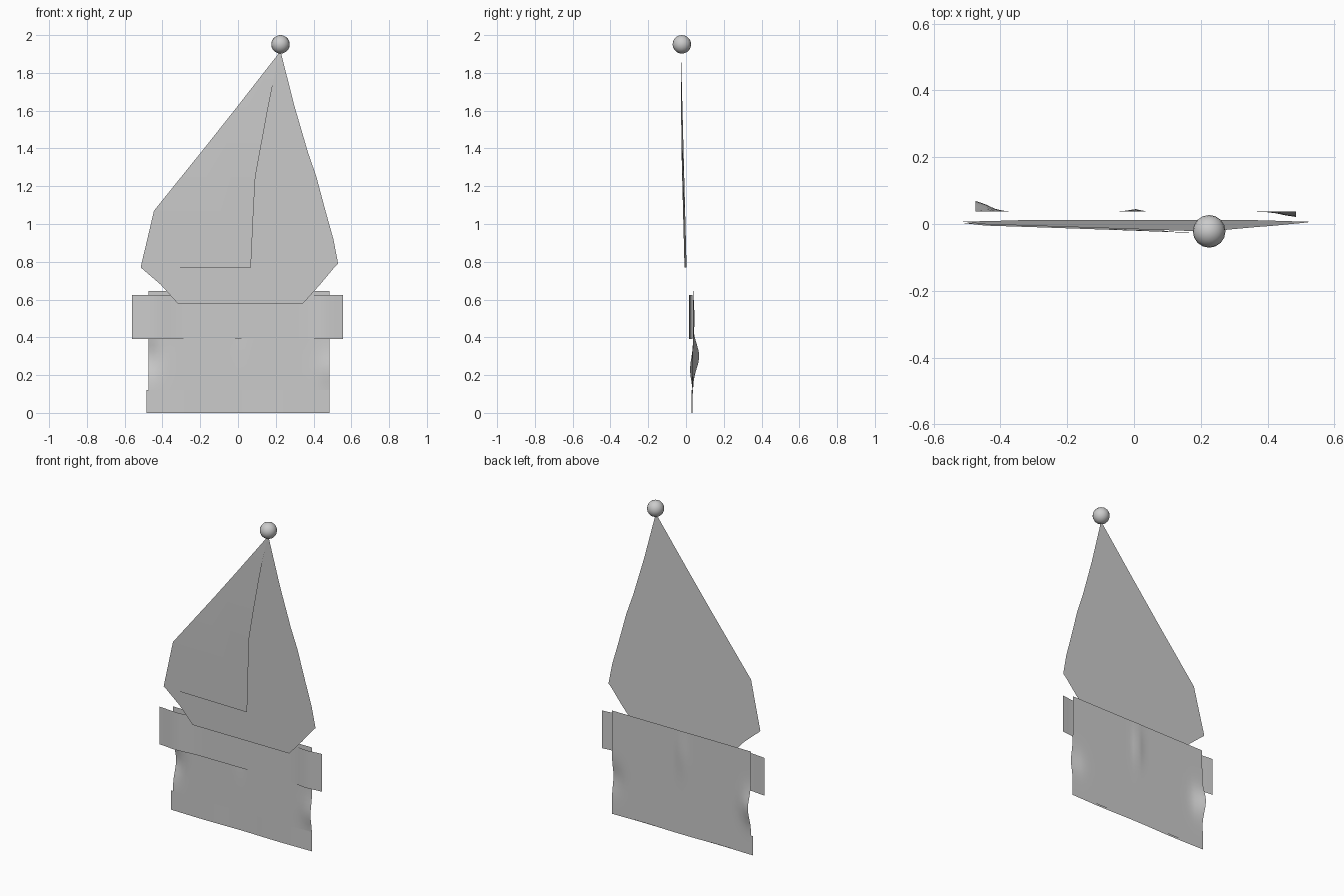
import bpy, bmesh, math

if "Cube" in bpy.data.objects:
    bpy.data.objects.remove(bpy.data.objects["Cube"])


def bump(v, c, w):
    return math.exp(-((v - c) / w) ** 2)


def sheet(name, rows, cols, depth, smooth=True):
    """Loft a thin cloth from (z, left x, right x) rows; depth(x, z, u) gives y."""
    bm = bmesh.new()
    grid = []
    for z, x0, x1 in rows:
        line = []
        for i in range(cols + 1):
            u = i / cols
            x = x0 + (x1 - x0) * u
            line.append(bm.verts.new((x, depth(x, z, u), z)))
        grid.append(line)
    for a, b in zip(grid, grid[1:]):
        for i in range(cols):
            bm.faces.new((a[i], a[i + 1], b[i + 1], b[i]))
    bmesh.ops.remove_doubles(bm, verts=bm.verts, dist=0.0005)
    me = bpy.data.meshes.new(name)
    bm.to_mesh(me)
    bm.free()
    ob = bpy.data.objects.new(name, me)
    bpy.context.collection.objects.link(ob)
    for p in me.polygons:
        p.use_smooth = smooth
    return ob


def strip(z0, z1, x0, x1, n):
    return [(z0 + (z1 - z0) * i / n, x0, x1) for i in range(n + 1)]


def hat_plane(z):
    return 0.012 - (z - 0.58) * 0.026


# Hat: flat leaning panel
hat_rows = [(0.58, -0.32, 0.345), (0.68, -0.41, 0.435), (0.77, -0.515, 0.51),
            (0.79, -0.511, 0.53), (0.92, -0.48, 0.505), (1.07, -0.445, 0.463),
            (1.25, -0.30, 0.415), (1.38, -0.195, 0.37), (1.62, -0.005, 0.30),
            (1.915, 0.225, 0.225)]
sheet("hat_panel", hat_rows, 2, lambda x, z, u: hat_plane(z), False)

# Hat: folded front flap, raised along its inner edge
flap_rows = [(0.77, -0.515, 0.068), (0.92, -0.48, 0.075), (1.07, -0.445, 0.082),
             (1.25, -0.30, 0.092), (1.43, -0.155, 0.125), (1.62, -0.005, 0.16),
             (1.77, 0.112, 0.19), (1.915, 0.225, 0.225)]
sheet("hat_fold", flap_rows, 3,
      lambda x, z, u: hat_plane(z) - 0.004 - 0.011 * u * min(1, (1.915 - z) * 2), False)

# Pompom
bpy.ops.mesh.primitive_uv_sphere_add(segments=16, ring_count=10, radius=0.049,
                                     location=(0.225, -0.022, 1.951))
bpy.context.object.name = "pompom"
bpy.ops.object.shade_smooth()


# Body: wavy cloth with a centre pleat and rippled side edges
def body_depth(x, z, u):
    y = 0.037 + 0.008 * bump(x, 0, 0.025) * bump(z, 0.5, 0.12)
    y += 0.033 * bump(x, -0.48, 0.055) * bump(z, 0.30, 0.09)
    y -= 0.016 * bump(x, 0.49, 0.06) * bump(z, 0.23, 0.08)
    return y


sheet("body_cloth", strip(0.005, 0.645, -0.475, 0.485, 20), 32, body_depth)

# Bottom hem in front of the body
sheet("bottom_hem", strip(0.0, 0.12, -0.485, 0.485, 2), 16,
      lambda x, z, u: 0.032 + 0.002 * math.cos(x * 12))

# Side tabs joined by one band across the upper body
sheet("arm_band", strip(0.39, 0.625, -0.56, 0.555, 6), 28,
      lambda x, z, u: 0.028 + 0.006 * u - 0.012 * bump(x, -0.44, 0.08)
      - 0.010 * bump(x, 0.46, 0.06))
